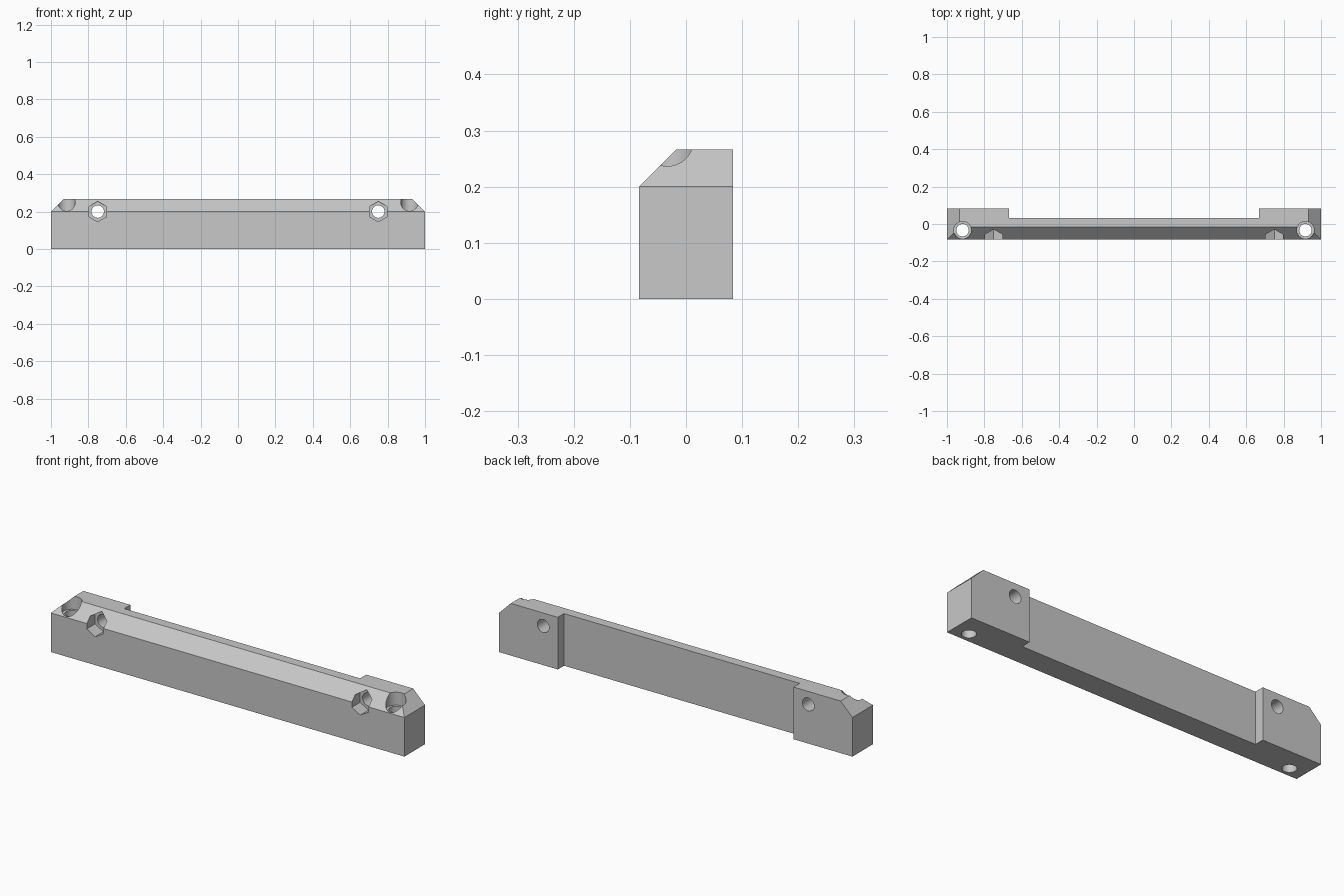
import bpy, bmesh, math
from mathutils import Vector, Matrix

if "Cube" in bpy.data.objects:
    bpy.data.objects.remove(bpy.data.objects["Cube"])

LENGTH, DEPTH, HEIGHT, CHAMFER = 2.0, 0.1667, 0.2667, 0.0667
SHOULDER = HEIGHT - CHAMFER
X, Y = LENGTH / 2, DEPTH / 2

grey = bpy.data.materials.new("plain grey")
grey.diffuse_color = (0.58, 0.58, 0.58, 1)
grey.use_nodes = True
grey.node_tree.nodes["Principled BSDF"].inputs["Base Color"].default_value = grey.diffuse_color


def add_hull(name, points):
    """Closed convex solid around a few corner points."""
    bm = bmesh.new()
    for p in points:
        bm.verts.new(p)
    bmesh.ops.convex_hull(bm, input=bm.verts[:])
    bmesh.ops.dissolve_limit(bm, angle_limit=0.01, verts=bm.verts[:], edges=bm.edges[:])
    bmesh.ops.recalc_face_normals(bm, faces=bm.faces[:])
    return finish(name, bm)


def add_stepped_pin(name, rings, matrix):
    """Closed cutter from (radius, height, sides) sections along local z."""
    bm = bmesh.new()
    for radius, low, high, sides, turn in rings:
        place = matrix @ Matrix.Translation((0, 0, (low + high) / 2)) @ Matrix.Rotation(turn, 4, 'Z')
        bmesh.ops.create_cone(bm, cap_ends=True, segments=sides, radius1=radius,
                              radius2=radius, depth=high - low, matrix=place)
    bmesh.ops.recalc_face_normals(bm, faces=bm.faces[:])
    return finish(name, bm)


def finish(name, bm):
    mesh = bpy.data.meshes.new(name)
    bm.to_mesh(mesh)
    bm.free()
    mesh.materials.append(grey)
    obj = bpy.data.objects.new(name, mesh)
    bpy.context.collection.objects.link(obj)
    return obj


def cut(target, cutter):
    mod = target.modifiers.new("cut", 'BOOLEAN')
    mod.operation = 'DIFFERENCE'
    mod.solver = 'MANIFOLD'
    mod.object = cutter
    bpy.context.view_layer.objects.active = target
    bpy.ops.object.modifier_apply(modifier=mod.name)
    bpy.data.objects.remove(cutter, do_unlink=True)


# Main bar with 45 degree chamfers on the front top edge and both ends
corners = [(sx * X, sy * Y, z) for sx in (-1, 1) for sy in (-1, 1) for z in (0, SHOULDER)]
corners += [(sx * (X - CHAMFER), y, HEIGHT) for sx in (-1, 1) for y in (CHAMFER - Y, Y)]
bar = add_hull("mounting_bar", corners)

# Long recess in the back
cut(bar, add_hull("back_recess", [(x, y, z) for x in (-0.667, 0.667)
                                  for y in (0.0333, 0.2) for z in (-0.1, 0.4)]))

for side in (-1, 1):
    # Vertical screw hole, then its round counterbore
    upright = Matrix.Translation((side * 0.9167, -0.0333, 0))
    cut(bar, add_stepped_pin("screw_hole", [(0.0333, -0.1, 0.41, 48, 0.02)], upright))
    cut(bar, add_stepped_pin("counterbore", [(0.0467, 0.2003, 0.4, 48, 0.03)], upright))
    # Horizontal bolt hole, then its hexagonal nut pocket (points up and down)
    level = Matrix.Translation((side * 0.75, 0, 0.2)) @ Matrix.Rotation(math.pi / 2, 4, 'X')
    cut(bar, add_stepped_pin("bolt_hole", [(0.0333, -0.21, 0.21, 48, 0.02)], level))
    cut(bar, add_stepped_pin("nut_pocket", [(0.0545, 0.0167, 0.2, 6, 0)], level))

# Smooth hole walls, sharp edges elsewhere
bpy.ops.object.select_all(action='DESELECT')
bar.select_set(True)
bpy.context.view_layer.objects.active = bar
bpy.ops.object.shade_smooth_by_angle(angle=math.radians(30))
